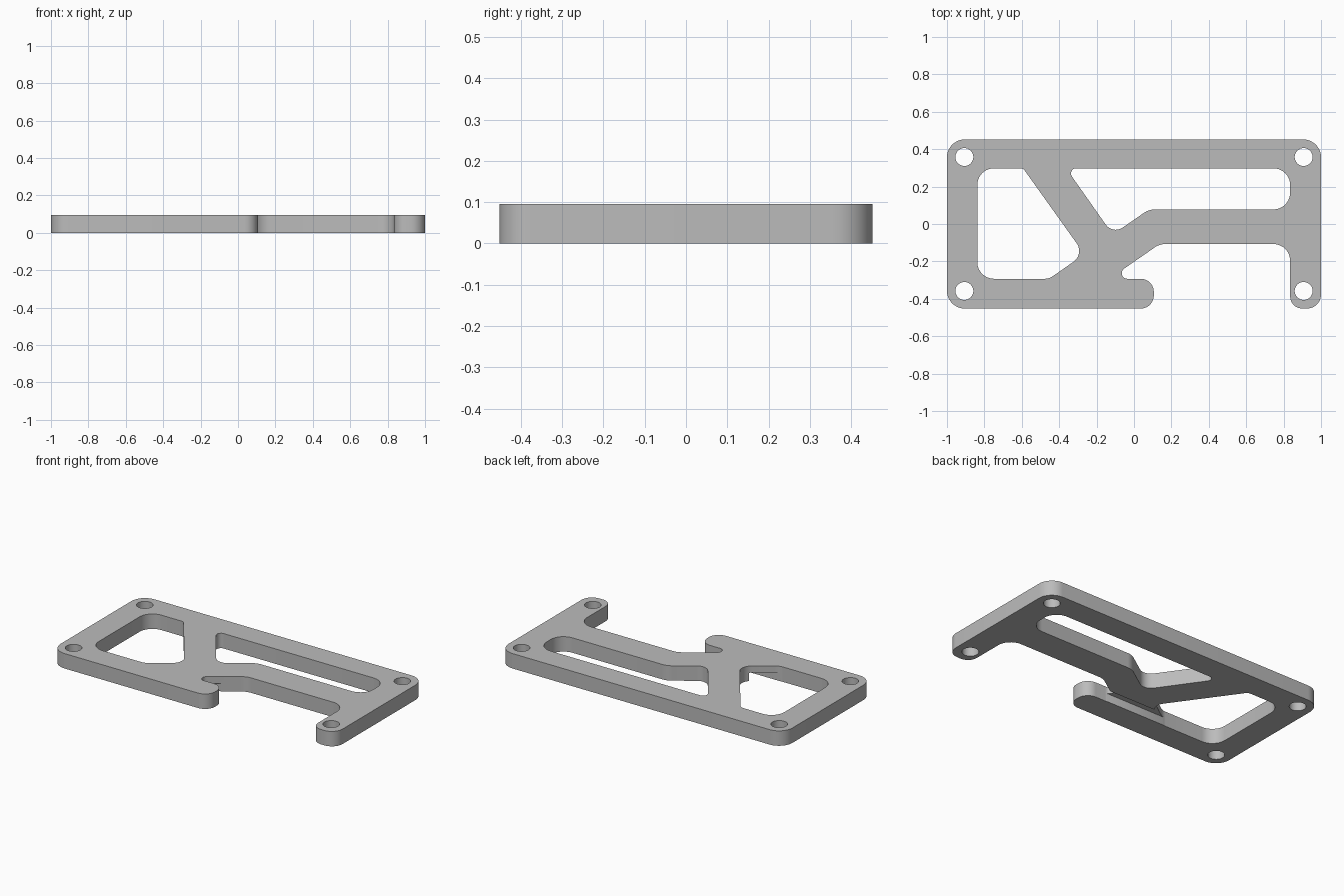
import bpy, bmesh, math
from mathutils import Vector

if "Cube" in bpy.data.objects:
    bpy.data.objects.remove(bpy.data.objects["Cube"])

HEIGHT = 0.095
STEPS = 10

grey = bpy.data.materials.new("plain_grey")
grey.use_nodes = True
colour = (0.5, 0.5, 0.5, 1)
grey.diffuse_color = colour
grey.node_tree.nodes["Principled BSDF"].inputs["Base Color"].default_value = colour


def rounded(corners):
    """Turn (x, y, radius) corners into an outline with filleted corners."""
    outline = []
    for i, (x, y, r) in enumerate(corners):
        p = Vector((x, y))
        a = (Vector(corners[i - 1][:2]) - p).normalized()
        b = (Vector(corners[(i + 1) % len(corners)][:2]) - p).normalized()
        half = a.angle(b) / 2
        centre = p + (a + b).normalized() * r / math.sin(half)
        start = p + a * r / math.tan(half) - centre
        end = p + b * r / math.tan(half) - centre
        sweep = math.pi - 2 * half
        for k in range(STEPS + 1):
            t = k / STEPS
            outline.append(centre + (start * math.sin((1 - t) * sweep)
                                     + end * math.sin(t * sweep)) / math.sin(sweep))
    return outline


def prism(name, outline, z0, z1):
    """Extrude a flat outline between two heights."""
    bm = bmesh.new()
    face = bm.faces.new([bm.verts.new((p[0], p[1], z0)) for p in outline])
    top = bmesh.ops.extrude_face_region(bm, geom=[face])["geom"]
    verts = [v for v in top if isinstance(v, bmesh.types.BMVert)]
    bmesh.ops.translate(bm, verts=verts, vec=(0, 0, z1 - z0))
    bmesh.ops.recalc_face_normals(bm, faces=bm.faces)
    mesh = bpy.data.meshes.new(name)
    bm.to_mesh(mesh)
    bm.free()
    mesh.materials.append(grey)
    obj = bpy.data.objects.new(name, mesh)
    bpy.context.collection.objects.link(obj)
    return obj


def cut(target, cutter):
    """Subtract the cutter, then discard it."""
    cutter.hide_render = True
    mod = target.modifiers.new("cut", "BOOLEAN")
    mod.operation = "DIFFERENCE"
    mod.solver = "EXACT"
    mod.object = cutter
    bpy.context.view_layer.objects.active = target
    bpy.ops.object.modifier_apply(modifier=mod.name)
    bpy.data.objects.remove(cutter)


# Outer outline with the hooked lower bar and the free right leg
plate = prism("bracket_plate", rounded([
    (-1, -0.452, 0.095), (0.106, -0.452, 0.07), (0.106, -0.293, 0.07),
    (-0.131, -0.293, 0.03), (0.137, -0.107, 0.1), (0.835, -0.107, 0.09),
    (0.835, -0.452, 0.065), (1, -0.452, 0.075), (1, 0.452, 0.095),
    (-1, 0.452, 0.095)]), 0, HEIGHT)

# Left window
cut(plate, prism("left_window", rounded([
    (-0.838, -0.293, 0.09), (-0.454, -0.293, 0.08), (-0.265, -0.161, 0.07),
    (-0.593, 0.298, 0.03), (-0.838, 0.298, 0.09)]), -0.1, 0.2))

# Long right window
cut(plate, prism("right_window", rounded([
    (-0.114, -0.056, 0.065), (0.08, 0.078, 0.1), (0.835, 0.078, 0.09),
    (0.835, 0.298, 0.09), (-0.363, 0.298, 0.028)]), -0.1, 0.2))

# Four screw holes
for sx in (-1, 1):
    for sy in (-1, 1):
        circle = [(sx * 0.907 + 0.048 * math.cos(a), sy * 0.358 + 0.048 * math.sin(a))
                  for a in (math.tau * k / 32 for k in range(32))]
        cut(plate, prism("screw_hole", circle, -0.1, 0.2))

# Strap groove under the junction, from the hook to the left window
groove = [(-0.5, -0.291), (0.08, -0.291), (0.08, -0.19), (-0.5, -0.19)]
cut(plate, prism("strap_groove", groove, -0.1, 0.052))

# Smooth the rounded walls, keep the rims sharp
bpy.ops.object.select_all(action="DESELECT")
plate.select_set(True)
bpy.context.view_layer.objects.active = plate
bpy.ops.object.shade_smooth_by_angle(angle=math.radians(30))
